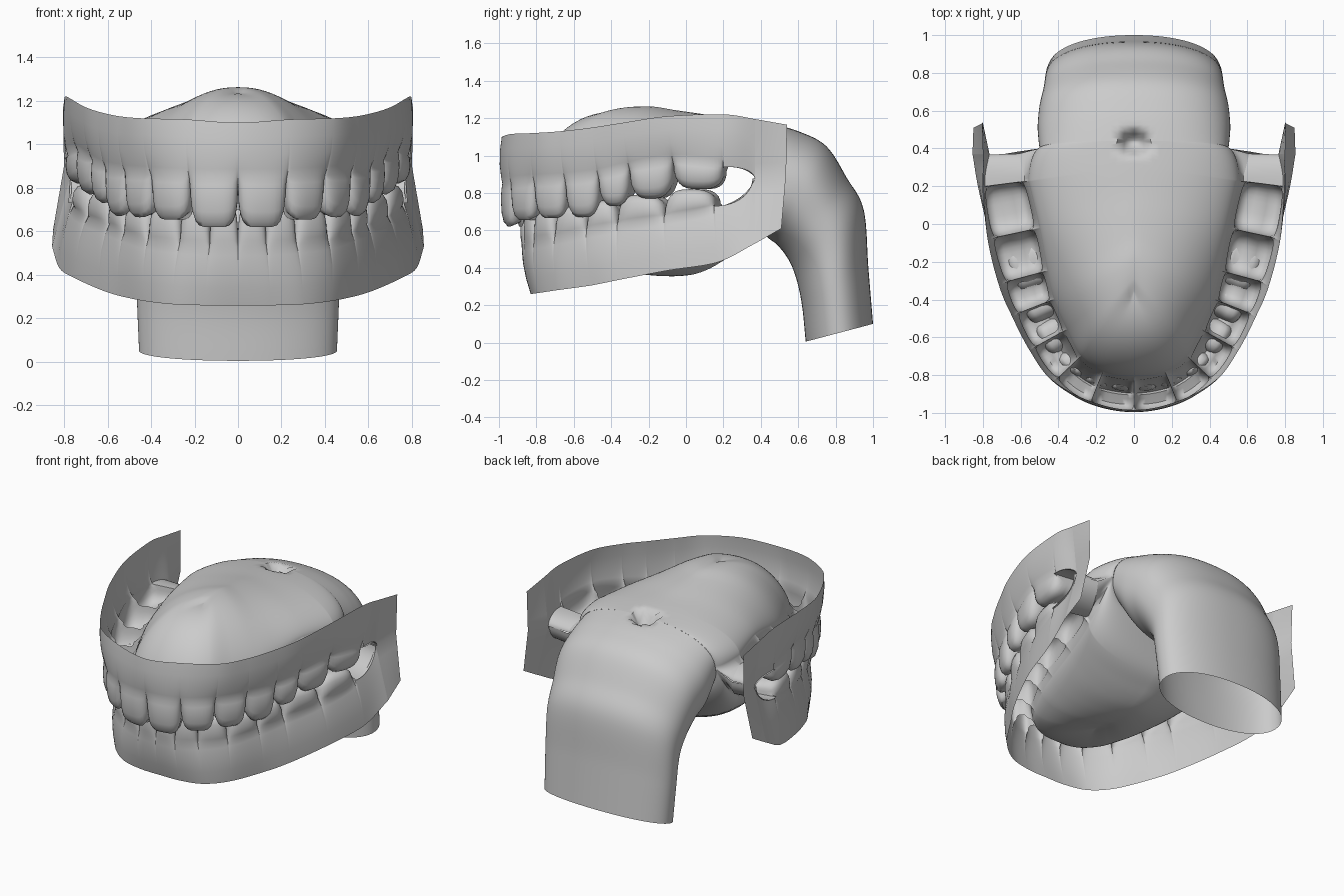
import bpy, math
from mathutils import Vector as V

if "Cube" in bpy.data.objects:
    bpy.data.objects.remove(bpy.data.objects["Cube"])


def spline(pts, t):
    """Catmull-Rom through pts, mirrored in x before the first point."""
    n = len(pts) - 1
    i = min(int(t), n - 1)
    u = t - i
    first = pts[1].copy()
    first.x = -first.x
    p0 = pts[i - 1] if i else first
    p1, p2 = pts[i], pts[i + 1]
    p3 = pts[i + 2] if i + 2 <= n else p2 * 2 - p1
    return 0.5 * (2 * p1 + (p2 - p0) * u + (2 * p0 - 5 * p1 + 4 * p2 - p3) * u * u
                  + (3 * p1 - p0 - 3 * p2 + p3) * u ** 3)


def dimple(p):
    """Uvula pit in the soft palate."""
    r = math.hypot(p.x, p.y - 0.43) / 0.085
    if r < 1 and p.z > 1:
        p.z -= 0.13 * (1 - r * r) ** 1.5
    return p


def sheet(name, cols):
    """Grid of points on the right half, mirrored to the left."""
    m = len(cols[0])
    faces = [(i * m + j, (i + 1) * m + j, (i + 1) * m + j + 1, i * m + j + 1)
             for i in range(len(cols) - 1) for j in range(m - 1)]
    me = bpy.data.meshes.new(name)
    me.from_pydata([p for c in cols for p in c], [], faces)
    ob = bpy.data.objects.new(name, me)
    bpy.context.collection.objects.link(ob)
    ob.modifiers.new("mirror", 'MIRROR').merge_threshold = 0.0005
    bpy.ops.object.select_all(action='DESELECT')
    ob.select_set(True)
    bpy.context.view_layer.objects.active = ob
    bpy.ops.object.shade_smooth_by_angle(angle=math.radians(60))
    return ob


# tooth cross-section: (sideways, depth) from outer neck to inner neck
TOOTH = [(1, 0), (1.08, .15), (1.12, .4), (1.06, .7), (.92, .9), (.65, 1), (.3, .95), (0, .9),
         (-.3, .95), (-.65, 1), (-.9, .9), (-1.05, .7), (-1.1, .4), (-1.08, .15), (-1, 0)]
BLADE = [1, 1, .6, .15, 0, 0, 0, 0]
CORNER = V((.5, .40, .94))        # where both jaws meet the throat
GUM_END = V((.765, .37, .8775))   # outer gum behind the last molar
ROUND = .85                       # superellipse power of the mouth opening
STEPS = 14
ARC = 24


def jaw(name, centre, thick, neck, tips, rim, mid, up, steep):
    centre = [V((x, y, z)) for (x, y), z in zip(centre, neck)]
    thick = [V((0, t, 0)) for t in thick]
    rim = [V(p) for p in rim]
    mid = [V((0, y, z)) for y, z in mid]
    y_front = centre[0].y + thick[0].y * 1.2
    cols = []
    for k in range(8):
        for s in range(0 if k == 0 else 1, STEPS + 1):
            u = -math.cos(math.pi * s / STEPS)
            t = k + (u + 1) / 2
            w8 = max(0, t - 7)
            c = spline(centre, t)
            if k == 7:
                c.z = neck[7] + (neck[8] - neck[7]) * (1 - math.sqrt(max(0, 1 - w8 * w8)))
            a, b = spline(centre, max(t - .02, 0)), spline(centre, min(t + .02, 8))
            tan = V((1, 0, 0)) if t == 0 else b - a
            n = V((tan.y, -tan.x, 0)).normalized()
            th = spline(thick, t).y
            f = max(0, 1 - abs(u) ** (3 + 2 * BLADE[k])) ** .5
            pinch = 1 - max(0, 1 - abs(u) ** 3) ** .5 if k < 7 else 0
            depth = (tips[k] - c.z) * (.25 + .75 * f) if k < 7 else 0
            r = spline(rim, t)
            out = (c + n * th).lerp(GUM_END, w8 ** 4)
            col = []
            # gum from rim to tooth neck
            for q in (0, .3, .6, .85):
                bulge = .012 * math.sin(q * math.pi) * (1 - w8) - .012 * pinch * q ** 6
                col.append(r.lerp(out, q) + n * bulge)
            # crown
            for w, d in TOOTH:
                if w < 0:
                    w *= 1 - BLADE[k] * d * .8
                w *= 1 - pinch * (.15 + .3 * min(1, d * 3))
                col.append(c + n * th * w + V((0, 0, depth * d)))
            if k == 7:
                col[4] = out
            # inner gum, then the arc to the midline of palate or floor
            p = c - n * th * 1.2 + V((0, 0, up * .04))
            p = p.lerp(CORNER, w8)
            if k == 7:
                col[-1] = col[-1].lerp(CORNER, w8 * .5)
            g = min(1, max(0, (p.y - y_front) / (CORNER.y - y_front)))
            m = spline(mid, g * (len(mid) - 1))
            power = steep + (ROUND - steep) * g ** 3
            for i in range(ARC + 1):
                h = math.pi / 2 * i / ARC
                x = math.cos(h) ** ROUND if i < ARC else 0
                rise = math.sin(h) ** power
                fy = (1 - x) * (1 - w8) + math.sin(h) ** ROUND * w8
                col.append(dimple(V((p.x * x, p.y + (m.y - p.y) * fy,
                                     p.z + (m.z - p.z) * rise))))
            cols.append(col)
    return sheet(name, cols)


# upper gum, teeth and palate
jaw("upper_jaw",
    [(0, -.905), (.2, -.87), (.35, -.765), (.45, -.61), (.53, -.44), (.58, -.28),
     (.635, -.05), (.685, .21), (.69, .37)],
    [.08, .08, .08, .09, .095, .105, .115, .105, .075],
    [.85, .85, .86, .87, .89, .93, .97, .94, .8775],
    [.62, .655, .665, .67, .73, .77, .82],
    [(0, -.985, 1.10), (.24, -.935, 1.115), (.44, -.82, 1.12), (.55, -.67, 1.13),
     (.64, -.50, 1.15), (.71, -.34, 1.175), (.77, -.10, 1.21), (.795, .2, 1.22),
     (.80, .37, 1.195)],
    [(-.36, 1.235), (-.29, 1.258), (-.18, 1.262), (-.06, 1.243), (.06, 1.226),
     (.18, 1.208), (.31, 1.193), (.44, 1.175)], 1, 1.5)

# lower gum, teeth and mouth floor
jaw("lower_jaw",
    [(0, -.82), (.12, -.81), (.24, -.765), (.36, -.66), (.45, -.5), (.51, -.34),
     (.59, -.09), (.655, .17), (.69, .37)],
    [.06, .06, .065, .08, .09, .1, .115, .11, .075],
    [.53, .53, .54, .56, .6, .63, .67, .73, .8775],
    [.72, .72, .72, .73, .76, .79, .82],
    [(0, -.83, .26), (.15, -.825, .26), (.3, -.79, .265), (.43, -.69, .28),
     (.55, -.51, .305), (.64, -.36, .335), (.75, -.1, .385), (.82, .17, .43),
     (.855, .37, .53)],
    [(-.36, .40), (-.27, .38), (-.17, .36), (-.05, .355), (.06, .37), (.17, .42),
     (.28, .51), (.36, .70)], -1, 1.3)

# cheek walls joining the gums behind the molars
front = [V((.80, .37, 1.195)), GUM_END, V((.855, .37, .53))]
back = [V((.805, .54, 1.165)), V((.80, .535, .9)), V((.85, .51, .61))]
cheek = []
for i in range(5):
    a, b, c = [f.lerp(g, i / 4) for f, g in zip(front, back)]
    cheek.append([a.lerp(b, j / 4) for j in range(4)] + [b.lerp(c, j / 4) for j in range(5)])
sheet("cheek", cheek)

# throat: rings swept from the mouth round the bend and down
BACK = [V((0, y, z)) for y, z in [(.44, 1.175), (.6, 1.13), (.75, 1.05), (.86, .88),
                                  (.95, .71), (.975, .4), (1, .10)]]
FRONT = [V((0, y, z)) for y, z in [(.36, .70), (.42, .58), (.49, .52), (.55, .44),
                                   (.59, .34), (.62, .2), (.64, .005)]]
WIDTH = [V((0, w, 0)) for w in (.5, .51, .5, .48, .47, .465, .455)]
rings = []
for i in range(49):
    t = i / 8
    a, b, w = spline(BACK, t), spline(FRONT, t), spline(WIDTH, t).y
    mid, half = (a + b) / 2, (a - b) / 2
    e = ROUND + .08 * min(1, t / 5)
    ring = []
    for j in range(2 * ARC + 1):
        h = math.pi * j / (2 * ARC)
        cs, sn = math.cos(h), math.sin(h)
        x = w * sn ** e if 0 < j < 2 * ARC else 0
        ring.append(dimple(mid + half * math.copysign(abs(cs) ** e, cs) + V((x, 0, 0))))
    rings.append(ring)
sheet("throat", rings)
